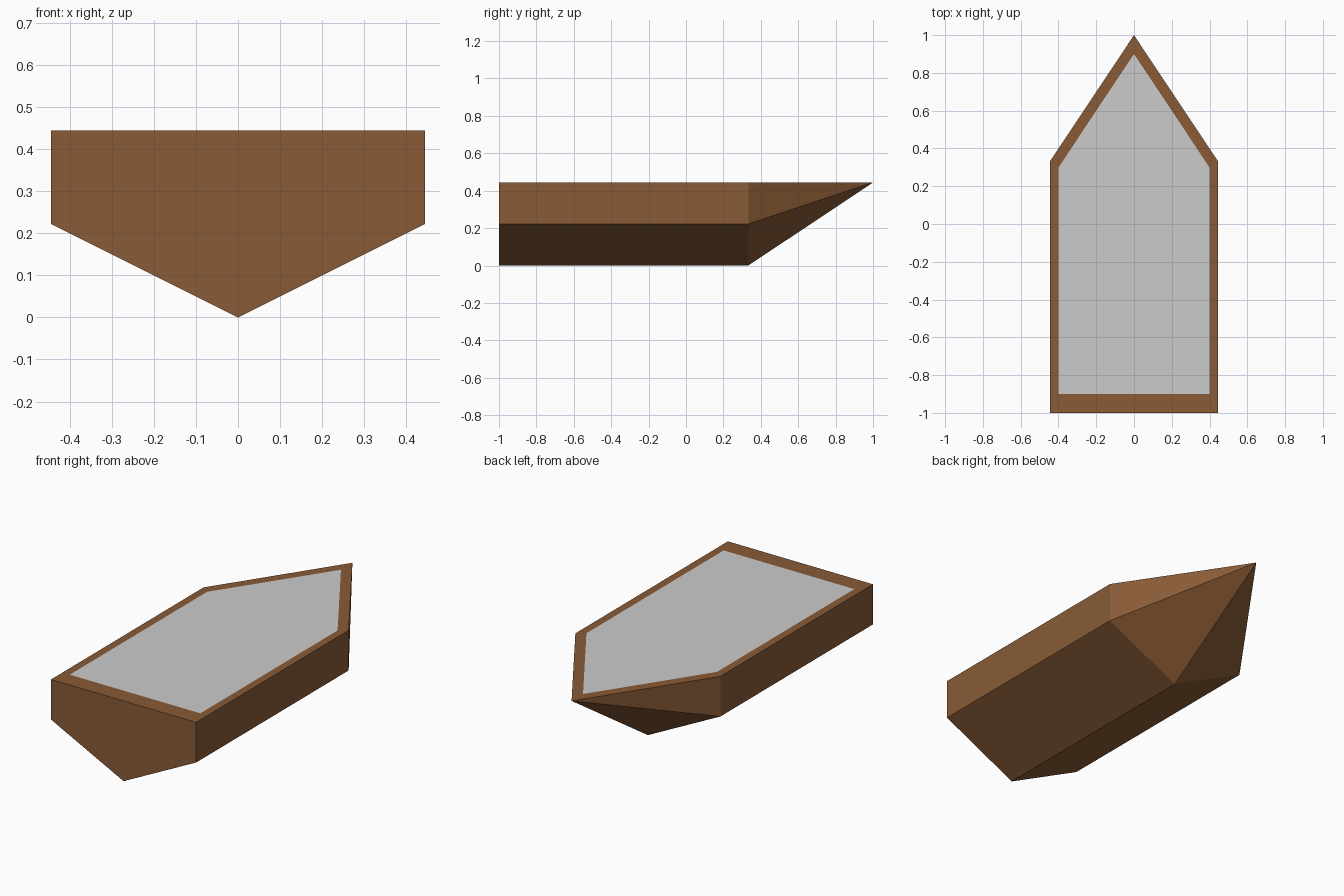
import bpy, bmesh

if "Cube" in bpy.data.objects:
    bpy.data.objects.remove(bpy.data.objects["Cube"])

W, TOP, CHINE = 0.444, 0.444, 0.222   # half beam, deck height, chine height
STERN, SHOULDER, BOW = -1.0, 0.333, 1.0
INSET = 0.9                           # deck outline relative to the gunwale


def make_object(name, bm, color=None):
    bmesh.ops.recalc_face_normals(bm, faces=bm.faces)
    mesh = bpy.data.meshes.new(name)
    bm.to_mesh(mesh)
    bm.free()
    obj = bpy.data.objects.new(name, mesh)
    bpy.context.collection.objects.link(obj)
    if color:
        mat = bpy.data.materials.new(name + "_wood")
        mat.diffuse_color = color
        mat.use_nodes = True
        mat.node_tree.nodes["Principled BSDF"].inputs["Base Color"].default_value = mat.diffuse_color
        mesh.materials.append(mat)
    return obj


# Hull: V-shaped cross-section from stern to shoulder, fanned to the bow tip
section = [(-W, TOP), (-W, CHINE), (0, 0), (W, CHINE), (W, TOP)]
bm = bmesh.new()
stern = [bm.verts.new((x, STERN, z)) for x, z in section]
shoulder = [bm.verts.new((x, SHOULDER, z)) for x, z in section]
tip = bm.verts.new((0, BOW, TOP))
bm.faces.new(stern)
for i in range(4):
    bm.faces.new((stern[i], stern[i + 1], shoulder[i + 1], shoulder[i]))
    bm.faces.new((shoulder[i], shoulder[i + 1], tip))

# Wooden rim around the deck
outer = [stern[0], stern[4], shoulder[4], tip, shoulder[0]]
inner = [bm.verts.new((v.co.x * INSET, v.co.y * INSET, TOP)) for v in outer]
for i in range(5):
    j = (i + 1) % 5
    bm.faces.new((outer[i], outer[j], inner[j], inner[i]))
deck_outline = [v.co.copy() for v in inner]
make_object("hull", bm, (0.25, 0.105, 0.037, 1))

# Grey deck panel, flush with the rim
bm = bmesh.new()
face = bm.faces.new([bm.verts.new(co) for co in deck_outline])
make_object("deck", bm)
deck = bpy.data.objects["deck"]
if deck.data.polygons[0].normal.z < 0:
    deck.data.flip_normals()
